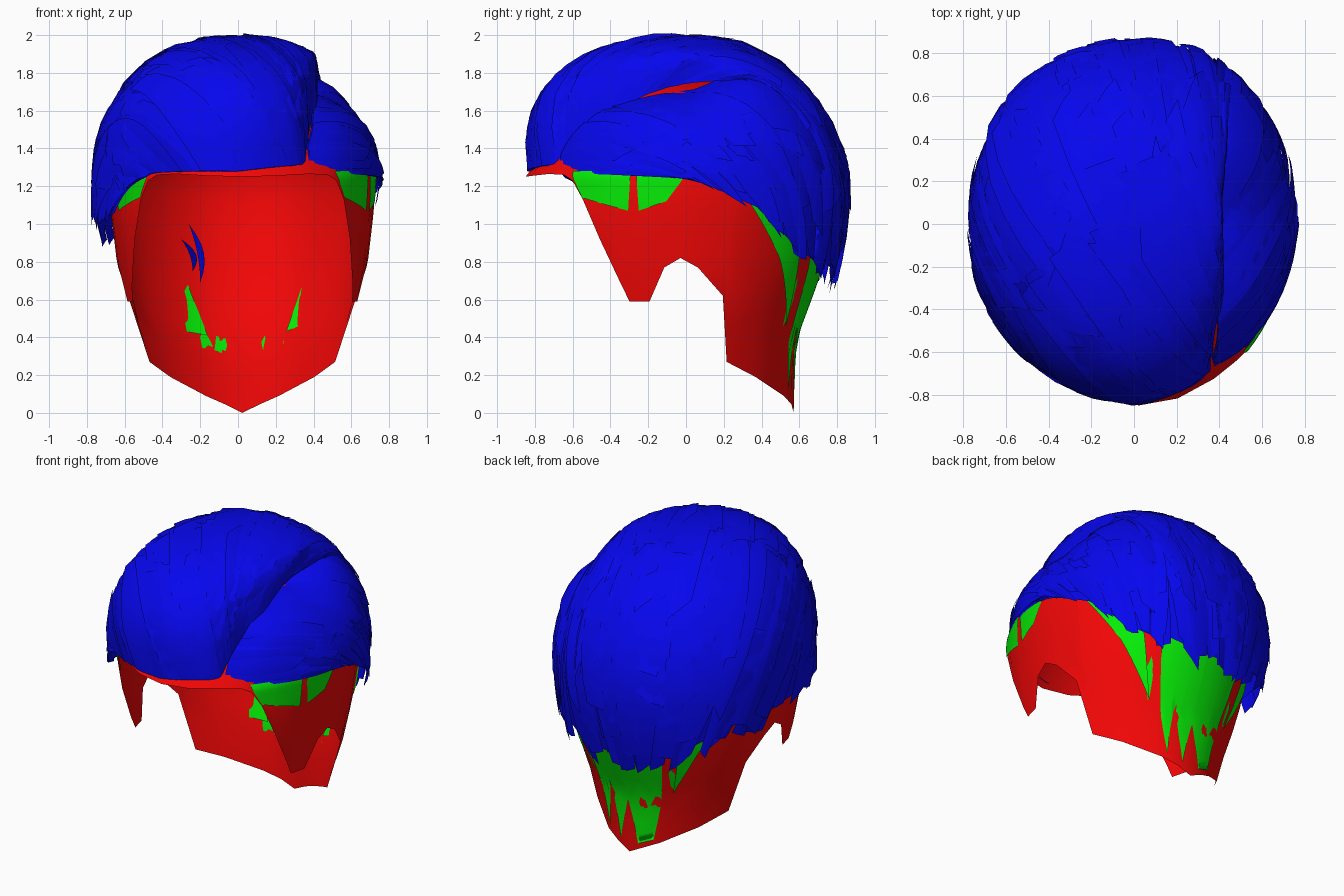
import bpy, bmesh, math, random
from mathutils import Vector

if "Cube" in bpy.data.objects:
    bpy.data.objects.remove(bpy.data.objects["Cube"])
random.seed(4)

def material(name, rgb):
    m = bpy.data.materials.new(name)
    m.diffuse_color = (*rgb, 1)
    m.use_nodes = True
    m.node_tree.nodes["Principled BSDF"].inputs["Base Color"].default_value = m.diffuse_color
    return m

RED = material("cap_red", (0.9, 0.002, 0.002))
GREEN = material("cap_green", (0.002, 0.85, 0.002))
BLUE = material("hair_blue", (0.002, 0.002, 0.85))

def finish(bm, name, mat, smooth=True):
    me = bpy.data.meshes.new(name)
    for f in bm.faces:
        f.smooth = smooth
    bm.to_mesh(me)
    bm.free()
    me.materials.append(mat)
    ob = bpy.data.objects.new(name, me)
    bpy.context.collection.objects.link(ob)
    return ob

def table(rows, x):
    """Linear lookup in rows of (key, values...)."""
    x = min(max(x, rows[0][0]), rows[-1][0])
    for a, b in zip(rows, rows[1:]):
        if x <= b[0]:
            k = (x - a[0]) / (b[0] - a[0])
            return [p + (q - p) * k for p, q in zip(a[1:], b[1:])]

def ease(x):
    x = min(max(x, 0), 1)
    return x * x * (3 - 2 * x)

def grid(bm, pts, closed=False):
    vs = [[bm.verts.new(p) for p in row] for row in pts]
    n = len(vs)
    for i in range(n if closed else n - 1):
        a, b = vs[i], vs[(i + 1) % n]
        for j in range(len(a) - 1):
            bm.faces.new((a[j], b[j], b[j + 1], a[j + 1]))

# Scalp cap: section half-width, front depth, back depth at each height
SECTION = [(0, .42, .6, .57), (.27, .53, .7, .575), (.4, .57, .76, .585), (.6, .63, .8, .66),
           (.8, .665, .83, .73), (1.1, .70, .85, .79), (1.25, .705, .85, .79), (1.36, .68, .76, .76),
           (1.45, .63, .68, .70), (1.6, .5, .5, .52), (1.72, .3, .3, .32), (1.78, 0, 0, 0)]
# Lower edge: angle from front, height
EDGE = [(0, 1.25), (15, 1.255), (30, 1.265), (40, 1.26), (45, 1.23), (50, 1.13), (57, .92), (65, .68),
        (68, .59), (76, .59), (82, .77), (88, .82), (95, .77), (107, .62), (112, .27), (130, .19),
        (155, .09), (168, .045), (180, 0.0)]

def cap_point(a, z, k=1.0):
    w, f, b = table(SECTION, z)
    s, c = math.sin(math.radians(a)), math.cos(math.radians(a))
    return Vector((0.023 + w * s * k, -(f if c > 0 else b) * c * k, z))

angles = [e[0] for e in EDGE] + [-e[0] for e in EDGE[-2:0:-1]]
cols = []
for a in angles:
    z0 = table(EDGE, abs(a))[0]
    cols.append([cap_point(a, z0 + (1.78 - z0) * (1 - (1 - r / 12) ** 1.4)) for r in range(13)])
bm = bmesh.new()
grid(bm, cols, closed=True)
bmesh.ops.remove_doubles(bm, verts=bm.verts, dist=0.0005)
finish(bm, "scalp_cap", RED)

# Green patches lying on the cap, given as (angle, height) outlines
def patch(name, outline, k):
    bm = bmesh.new()
    bm.faces.new([bm.verts.new((a / 60, z, 0)) for a, z in outline])
    bmesh.ops.triangulate(bm, faces=bm.faces)
    bmesh.ops.subdivide_edges(bm, edges=bm.edges, cuts=5, use_grid_fill=True)
    for v in bm.verts:
        v.co = cap_point(v.co.x * 60, v.co.y, k)
    finish(bm, name, GREEN)

OUTER = {"temple_front": [(44, 1.28), (50, 1.14), (69, 1.07), (70, 1.28)],
         "temple_rear": [(72, 1.28), (73, 1.07), (83, 1.12), (91, 1.28)],
         "nape_side": [(114, 1.13), (143, .9), (150, .45), (132, .82)],
         "nape_back": [(152, .9), (180, .9), (180, .36), (172, .07), (167, .45), (160, .11)]}
for name, o in OUTER.items():
    for side in (1, -1):
        patch(name + ("_right" if side > 0 else "_left"), [(a * side, z) for a, z in o], 1.008)
patch("parting_patch", [(36, 1.40), (60, 1.49), (88, 1.66), (88, 1.61), (60, 1.43)], 1.02)
patch("inner_patch_left", [(-149, .43), (-161, .41), (-153, .68), (-148, .6)], .985)
patch("inner_patch_right", [(156, .43), (149, .46), (146, .62), (149, .72)], .985)

# Hair surface: rounded form about a centre, lower on the right of the parting
CENTRE = Vector((0, 0, 1.2))

def hair_point(d, k, right):
    d = d.normalized()
    ax = .775 if d.x < 0 else .765
    ay = .87 if d.y > 0 else (.83 if right else .885)
    az = .8 if not right else .57 + .22 * ease(d.y / .55)
    if d.z < 0:
        az = 1.3
    e = 2.03 + .15 * d.y
    p = 2.25 - .37 * d.y
    flat = (abs(d.x / ax) ** e + abs(d.y / ay) ** e) ** (p / e)
    return CENTRE + d * k * (flat + abs(d.z / az) ** p) ** (-1 / p)

# Guide strands: s, root xyz, middle xyz, end xyz, root tuck factor
MAIN = [(0, .40, .38, .55, .50, .78, .35, .44, .68, -.38, .97),
        (.15, .38, -.05, .52, .25, .6, .75, .15, .8, -.5, .83),
        (.32, .38, -.5, .3, 0, .2, 1.1, -.15, .8, -.5, .80),
        (.5, .37, -.74, .12, -.1, -.2, 1.2, -.4, .68, -.42, .94),
        (.68, 0, -.85, .08, -.4, -.4, 1.0, -.6, .45, -.25, .96),
        (.82, -.3, -.78, .08, -.7, -.3, .75, -.72, .1, -.22, .97),
        (.92, -.46, -.66, .07, -.75, -.42, .3, -.7, -.2, -.19, .98),
        (1, -.50, -.62, .04, -.6, -.52, .0, -.62, -.38, -.14, 1)]
SIDE = [(0, .24, .45, .55, .42, .7, .25, .34, .7, -.44, .96),
        (.25, .35, .0, .52, .6, .45, .35, .5, .58, -.35, .97),
        (.5, .365, -.4, .37, .75, .1, .3, .62, .36, -.12, .97),
        (.8, .365, -.62, .22, .75, -.15, .2, .72, .12, 0, .97),
        (1, .39, -.73, .07, .72, -.35, .06, .74, .0, .04, .99)]

def strand(rows, s, t, k):
    g = table(rows, s)
    r, m, e = Vector(g[0:3]), Vector(g[3:6]), Vector(g[6:9])
    d = r * (1 - t) ** 2 + m * 2 * t * (1 - t) + e * t * t
    tuck = g[9] + (1 - g[9]) * ease(.1 + t / .2)
    return hair_point(d, k * tuck, rows is SIDE)

def hair(name, rows, count, width):
    # Closed under-layer
    bm = bmesh.new()
    grid(bm, [[strand(rows, i / 30, j / 30 * .98, .968) for j in range(31)] for i in range(31)])
    finish(bm, name + "_under_layer", BLUE)
    # Overlapping coarse locks with slanted blunt tips
    bm = bmesh.new()
    for i in range(count):
        s = (i + random.random()) / count
        t0 = random.choice((0, random.uniform(.1, .68)))
        t1 = min(t0 + random.uniform(.35, .6), random.uniform(.96, 1.03))
        half = width * random.uniform(.7, 1.3)
        base, lift = random.uniform(.970, .990), random.uniform(0, .024)
        slant = random.uniform(-.03, .03)
        drift = random.uniform(-.05, .05)
        tilt = random.uniform(-.012, .012)
        lock = []
        for c in (-1, 0, 1):
            row = []
            for j in range(8):
                u = j / 7
                t = t0 + (t1 - t0) * u + slant * c * u
                w = half * (.75 + .25 * math.sin(math.pi * u))
                k = base + lift * u + tilt * c + (.005 if c == 0 else 0)
                row.append(strand(rows, s + c * w + drift * u, max(t, 0), k))
            lock.append(row)
        grid(bm, lock)
    bmesh.ops.dissolve_degenerate(bm, edges=bm.edges, dist=0.0005)
    finish(bm, name + "_locks", BLUE)

hair("swept_hair", MAIN, 250, .034)
hair("side_hair", SIDE, 90, .06)

# Stray locks inside the cap
bm = bmesh.new()
for x, z0, z1 in ((-.2, .69, 1.0), (-.24, .75, .92)):
    grid(bm, [[(x + o * math.sin(math.pi * j / 6) - .06 * (j / 6) ** 2, .55 - .02 * j, z0 + (z1 - z0) * j / 6)
               for j in range(7)] for o in (0, .035)])
finish(bm, "stray_locks", BLUE)
